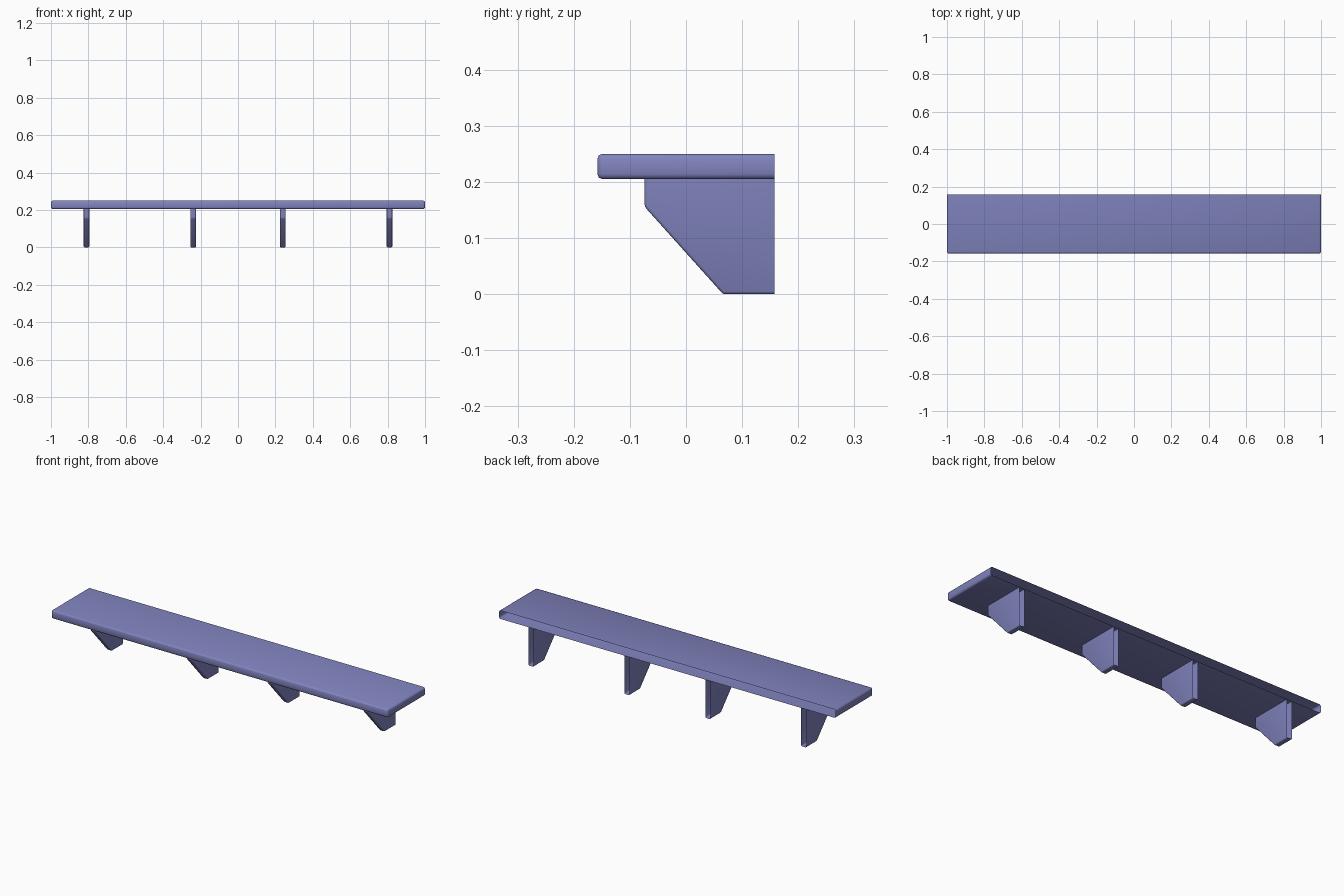
import bpy
import bmesh
from math import radians

cube = bpy.data.objects.get("Cube")
if cube:
    bpy.data.objects.remove(cube, do_unlink=True)

paint = bpy.data.materials.new("periwinkle_blue")
paint.use_nodes = True
colour = (0.22, 0.23, 0.52, 1)
paint.diffuse_color = colour
paint.node_tree.nodes["Principled BSDF"].inputs["Base Color"].default_value = colour

BACK = 0.158
SHELF_BOTTOM = 0.205


def open_shell(name, profile, x, half_width, bevel, open_top=False):
    """Extrude a (y, z) side profile along x, open the back, round the other edges."""
    bm = bmesh.new()
    side = bm.faces.new([bm.verts.new((x - half_width, y, z)) for y, z in profile])
    extruded = bmesh.ops.extrude_face_region(bm, geom=[side], use_keep_orig=True)["geom"]
    verts = [v for v in extruded if isinstance(v, bmesh.types.BMVert)]
    bmesh.ops.translate(bm, verts=verts, vec=(half_width * 2, 0, 0))
    bmesh.ops.recalc_face_normals(bm, faces=bm.faces)
    hidden = [f for f in bm.faces
              if f.normal.y > 0.9 or (open_top and f.normal.z > 0.9)]
    bmesh.ops.delete(bm, geom=hidden, context="FACES")
    bmesh.ops.bevel(bm, geom=[e for e in bm.edges if not e.is_boundary],
                    offset=bevel, segments=2, profile=0.5, affect="EDGES")
    mesh = bpy.data.meshes.new(name)
    bm.to_mesh(mesh)
    bm.free()
    mesh.materials.append(paint)
    obj = bpy.data.objects.new(name, mesh)
    bpy.context.collection.objects.link(obj)
    bpy.ops.object.select_all(action="DESELECT")
    obj.select_set(True)
    bpy.context.view_layer.objects.active = obj
    bpy.ops.object.shade_smooth_by_angle(angle=radians(50))
    return obj


# Shelf board, hollow and open against the wall
board = [(-BACK, SHELF_BOTTOM), (BACK, SHELF_BOTTOM), (BACK, 0.25), (-BACK, 0.25)]
open_shell("shelf_board", board, 0, 1, 0.009)

# Four slanted support brackets
bracket = [(BACK, 0), (BACK, SHELF_BOTTOM), (-0.074, SHELF_BOTTOM),
           (-0.074, 0.156), (0.066, 0)]
for side_name, sign in (("right", -1), ("left", 1)):
    for place, x in (("outer", 0.81), ("inner", 0.24)):
        open_shell(f"{place}_{side_name}_bracket", bracket, sign * x, 0.015, 0.005, True)
